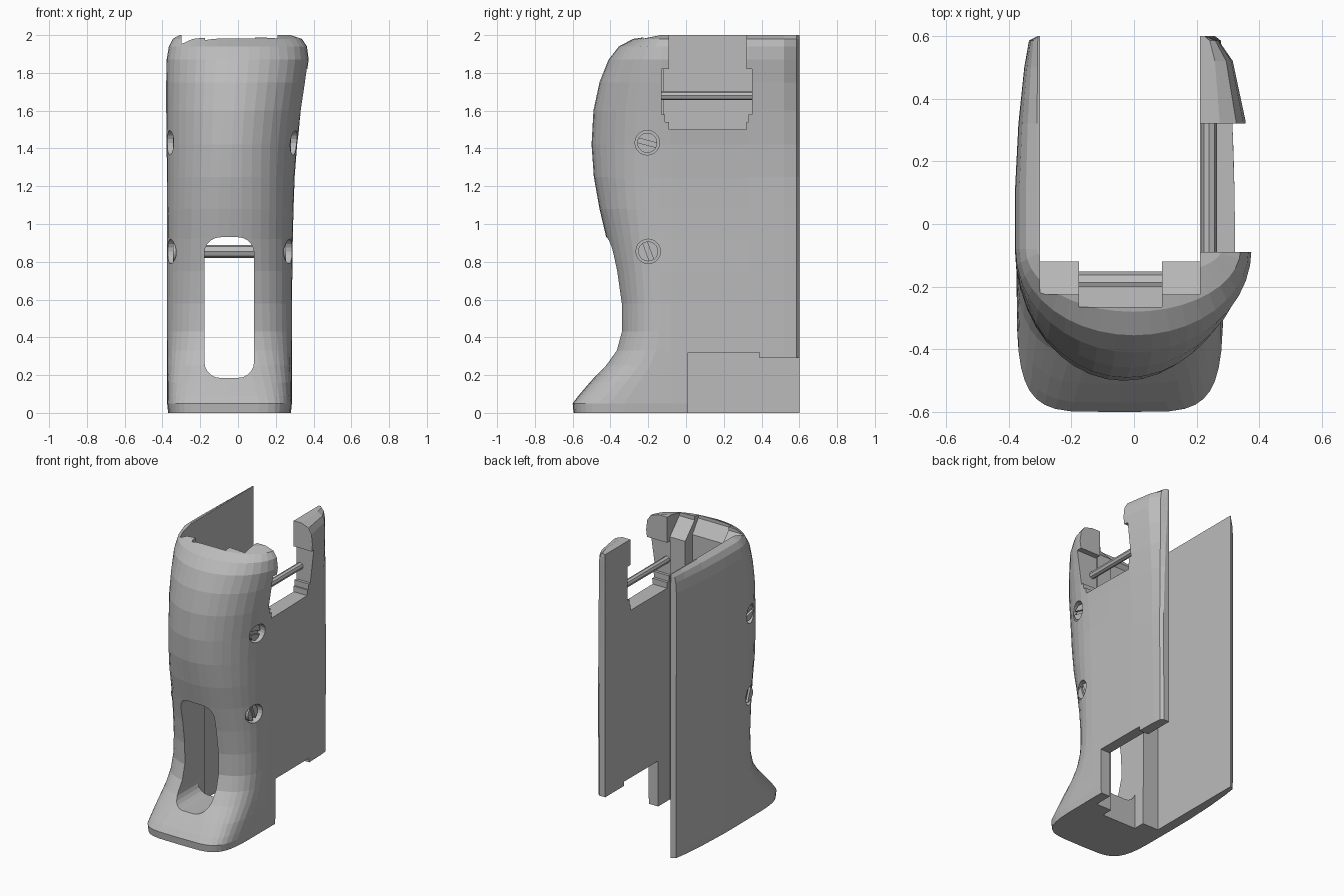
import bpy, bmesh, math
from mathutils import Matrix, Vector

if "Cube" in bpy.data.objects:
    bpy.data.objects.remove(bpy.data.objects["Cube"])

grey = bpy.data.materials.new("plain grey")
grey.use_nodes = True
grey.diffuse_color = (0.5, 0.5, 0.5, 1)
grey.node_tree.nodes["Principled BSDF"].inputs["Base Color"].default_value = (0.5, 0.5, 0.5, 1)


def make(name, bm, helper=False):
    bmesh.ops.recalc_face_normals(bm, faces=bm.faces)
    mesh = bpy.data.meshes.new(name)
    bm.to_mesh(mesh)
    bm.free()
    mesh.materials.append(grey)
    ob = bpy.data.objects.new(name, mesh)
    bpy.context.scene.collection.objects.link(ob)
    ob.hide_render = helper
    return ob


def box(name, x, y, z, helper=True):
    bm = bmesh.new()
    bmesh.ops.create_cube(bm, size=1)
    for v in bm.verts:
        v.co = [lo + (c + 0.5) * (hi - lo) for c, (lo, hi) in zip(v.co, (x, y, z))]
    return make(name, bm, helper)


def rod(name, start, end, radius, sides=12, helper=False):
    start, end = Vector(start), Vector(end)
    axis = end - start
    turn = axis.to_track_quat("Z", "Y").to_matrix().to_4x4()
    bm = bmesh.new()
    bmesh.ops.create_cone(bm, cap_ends=True, segments=sides, radius1=radius, radius2=radius,
                          depth=axis.length, matrix=Matrix.Translation((start + end) / 2) @ turn)
    return make(name, bm, helper)


def prism(name, points, x0, x1):
    """Side outline (y, z) pulled along x."""
    bm = bmesh.new()
    face = bm.faces.new([bm.verts.new((x0, y, z)) for y, z in points])
    pulled = bmesh.ops.extrude_face_region(bm, geom=[face])["geom"]
    bmesh.ops.translate(bm, vec=(x1 - x0, 0, 0),
                        verts=[g for g in pulled if isinstance(g, bmesh.types.BMVert)])
    return make(name, bm, True)


def apply_cuts(ob, cutters):
    bpy.context.view_layer.objects.active = ob
    for cutter in cutters:
        mod = ob.modifiers.new("cut", "BOOLEAN")
        mod.operation, mod.solver, mod.object = "DIFFERENCE", "EXACT", cutter
        bpy.ops.object.modifier_apply(modifier=mod.name)
        bpy.data.objects.remove(cutter)


# Grip body: height, right side, left side, front, squareness of the front
SECTIONS = [
    (0, .28, -.37, -.595, 5), (.05, .285, -.375, -.6, 5), (.09, .285, -.375, -.57, 4.6),
    (.16, .285, -.375, -.51, 4), (.25, .285, -.375, -.43, 3.2), (.33, .285, -.375, -.375, 2.8),
    (.43, .285, -.375, -.35, 2.5), (.58, .285, -.375, -.353, 2.4), (.75, .288, -.375, -.38, 2.3),
    (.92, .29, -.375, -.42, 2.2), (1.08, .294, -.375, -.458, 2.2), (1.25, .3, -.376, -.488, 2.1),
    (1.42, .313, -.378, -.5, 2), (1.6, .335, -.38, -.49, 2), (1.75, .358, -.38, -.458, 2),
    (1.87, .375, -.378, -.41, 2), (1.94, .366, -.366, -.355, 2), (1.98, .34, -.345, -.28, 2),
    (2, .28, -.31, -.17, 2),
]
STEPS = 20
bm = bmesh.new()
rings = []
for z, right, left, front, square in SECTIONS:
    mid, half, start = (right + left) / 2, (right - left) / 2, -.08
    swell = min(1, max(0, (z - 1) / .8))
    outline = []
    for i in range(STEPS + 1):
        t = math.pi * i / STEPS
        c, s = math.cos(t), max(math.sin(t), 0)
        outline.append((mid + half * math.copysign(abs(c) ** (2 / square), c),
                        start + (front - start) * s ** (2 / square)))
    # Side walls thin out toward the back edge
    room = left + .305
    outline += [(left, .1), (left - room * .15, .32), (left - room * .4, .5), (left - room * .6, .585),
                (-.305, .6)]
    room = right - .225
    for part, y in ((1, .6), (.7, .585), (.4, .52), (.13, .33), (.03, .1)):
        low = {.6: .5, .585: .2}.get(y, part * .25)
        outline.append((right - room * (part * swell + low * (1 - swell)), y))
    rings.append([bm.verts.new((x, y, z)) for x, y in outline])
for a, b in zip(rings, rings[1:]):
    for i in range(len(a)):
        j = (i + 1) % len(a)
        bm.faces.new((a[i], a[j], b[j], b[i]))
bm.faces.new(rings[0])
bm.faces.new(rings[-1])
body = make("grip_shell", bm)

# Hollow, slot between the corner posts, and sloped post tops
cuts = [
    box("hollow", (-.3, .21), (-.12, .8), (-.1, 2.1)),
    box("slot", (-.175, .09), (-.2, .1), (-.1, 2.1)),
    prism("post_slope", [(-.225, 2.1), (-.225, 1.96), (-.1, 1.83), (-.1, 2.1)], -.3, .21),
    prism("slot_slope", [(-.265, 2.1), (-.265, 1.96), (-.18, 1.84), (-.18, 2.1)], -.175, .09),
]

# Stepped opening in the right wall and the cut below it
for y0, y1, z0, z1 in ((-.09, .32, 1.5, 2.1), (-.13, .35, 1.58, 1.82), (-.11, .33, 1.54, 1.6),
                       (.01, .39, -.1, .32), (.38, .8, -.1, .29)):
    cuts.append(box("wall_cut", (.205, .6), (y0, y1), (z0, z1)))

# Rounded front window
window = box("window", (-.178, .085), (-.8, -.1), (.185, .93))
bm = bmesh.new()
bm.from_mesh(window.data)
along = [e for e in bm.edges if abs(e.verts[0].co.y - e.verts[1].co.y) > .1]
bmesh.ops.bevel(bm, geom=along, offset=.085, segments=5, profile=.5, affect="EDGES")
bm.to_mesh(window.data)
bm.free()
cuts.append(window)

# Screw holes with slotted screws on both sides
for label, y, z, angle, floors in (("upper", -.205, 1.43, -15, (.25, -.315)),
                                   ("lower", -.2, .855, -70, (.225, -.315))):
    for side, floor in zip(("right", "left"), floors):
        out = math.copysign(1, floor)
        cuts.append(rod("hole", (floor, y, z), (out * .6, y, z), .065, 20, True))
        screw = rod(f"{label}_{side}_screw", (floor - out * .01, y, z),
                    (floor + out * .03, y, z), .053, 20)
        groove = box("groove", (-.015, .015), (-.1, .1), (-.012, .012))
        groove.data.transform(Matrix.Translation((floor + out * .03, y, z))
                              @ Matrix.Rotation(math.radians(angle), 4, "X"))
        apply_cuts(screw, [groove])
apply_cuts(body, cuts)

# Cross pins
rod("window_pin", (-.185, -.187, .855), (.1, -.187, .855), .035, 8)
rod("side_pin", (.24, -.14, 1.68), (.24, .36, 1.68), .024, 8)
